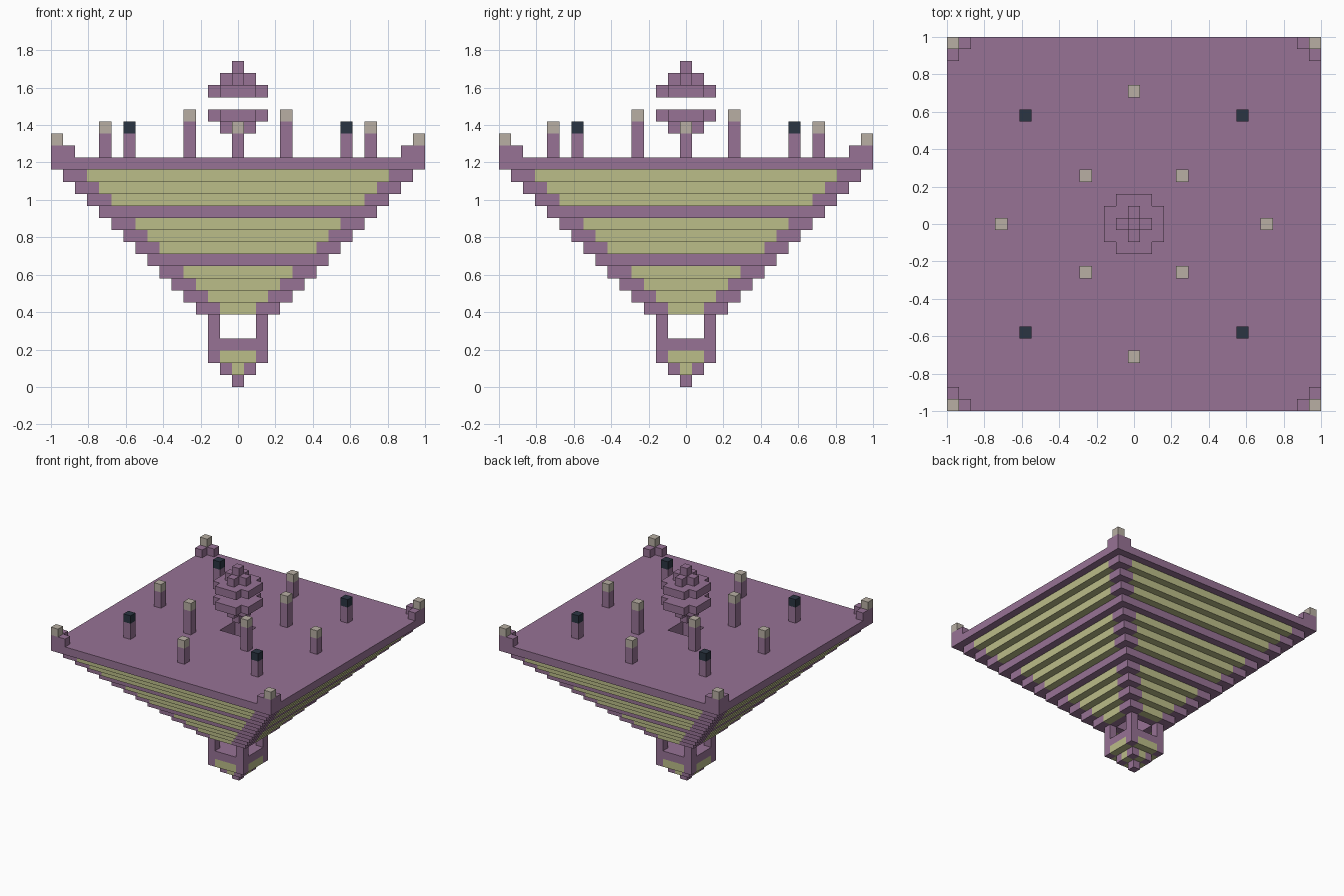
import bpy, bmesh

if "Cube" in bpy.data.objects:
    bpy.data.objects.remove(bpy.data.objects["Cube"], do_unlink=True)

U = 2 / 31  # one block
PURPLE, GREEN, STONE, DARK = range(4)


def material(name, color):
    m = bpy.data.materials.new(name)
    m.use_nodes = True
    m.diffuse_color = (*color, 1)
    m.node_tree.nodes["Principled BSDF"].inputs["Base Color"].default_value = (*color, 1)
    return m


MATS = [material("purple stone", (0.31, 0.17, 0.30)),
        material("pale green", (0.50, 0.51, 0.25)),
        material("beige stone", (0.48, 0.43, 0.37)),
        material("dark slate", (0.024, 0.036, 0.055))]


class Part:
    """Collects block-aligned boxes, measured in blocks, into one object."""

    def __init__(self, name):
        self.name, self.bm = name, bmesh.new()

    def box(self, x0, x1, y0, y1, z0, z1, mat=PURPLE):
        verts = bmesh.ops.create_cube(self.bm, size=1)["verts"]
        for v in verts:
            v.co.x = (x1 if v.co.x > 0 else x0) * U
            v.co.y = (y1 if v.co.y > 0 else y0) * U
            v.co.z = (z1 if v.co.z > 0 else z0) * U
        for f in {f for v in verts for f in v.link_faces}:
            f.material_index = mat

    def block(self, x, y, z0, z1, mat=PURPLE):
        self.box(x - 0.5, x + 0.5, y - 0.5, y + 0.5, z0, z1, mat)

    def around(self, x0, x1, y0, y1, z, mat=PURPLE):
        """One-block-high box repeated on all four sides."""
        for _ in range(4):
            self.box(x0, x1, y0, y1, z, z + 1, mat)
            x0, x1, y0, y1 = -y1, -y0, x0, x1

    def slab(self, h, z, r=0):
        """Square slab of half width h with a square hole of half width r."""
        self.around(-h, r, -h, -r, z)

    def panelled_slab(self, h, g, z, r=0):
        """Slab whose sides have a green panel of half width g."""
        self.around(-h, -g, -h, 1 - h, z)
        self.around(-g, g, -h, 1 - h, z, GREEN)
        if h - 1 > g:
            self.around(g, h - 1, -h, 1 - h, z)
        self.slab(h - 1, z, r)

    def finish(self):
        mesh = bpy.data.meshes.new(self.name)
        self.bm.to_mesh(mesh)
        self.bm.free()
        for m in MATS:
            mesh.materials.append(m)
        bpy.context.collection.objects.link(bpy.data.objects.new(self.name, mesh))


SIGNS = [(1, 1), (-1, 1), (-1, -1), (1, -1)]

# Pointed base and open lantern chamber
base = Part("base_point")
base.block(0, 0, 0, 1)
base.panelled_slab(1.5, 0.5, 1)
base.panelled_slab(2.5, 1.5, 2)
base.slab(2.5, 3)
base.finish()

chamber = Part("chamber_posts")
for sx, sy in SIGNS:
    chamber.block(2 * sx, 2 * sy, 4, 6)
chamber.finish()

# Inverted stepped pyramid with plain bands and a central shaft
pyramid = Part("stepped_pyramid")
for z in range(6, 18):
    h = z - 2.5
    if z in (10, 14):
        pyramid.slab(h, z, 1.5)
    else:
        pyramid.panelled_slab(h, h - 2, z, 1.5)
pyramid.finish()

deck = Part("deck")
deck.slab(15.5, 18, 1.5)
deck.finish()

# Corner ornaments
corners = Part("corner_ornaments")
for sx, sy in SIGNS:
    for a, b in ((15, 15), (14, 15), (15, 14)):
        corners.block(a * sx, b * sy, 19, 20)
    corners.block(15 * sx, 15 * sy, 20, 21, STONE)
corners.finish()


# Posts standing on the deck
def posts(name, places, height, cap):
    part = Part(name)
    for x, y in places:
        part.block(x, y, 19, 19 + height)
        part.block(x, y, 19 + height, 20 + height, cap)
    part.finish()


posts("inner_posts", [(4 * a, 4 * b) for a, b in SIGNS], 3, STONE)
posts("dark_capped_posts", [(9 * a, 9 * b) for a, b in SIGNS], 2, DARK)
posts("side_posts", [(11, 0), (-11, 0), (0, 11), (0, -11)], 2, STONE)


# Floating split diamond, two mirrored halves
def diamond_half(name, tip, step):
    part = Part(name)
    part.block(0, 0, tip, tip + 1)
    for level, long, short in ((1, 1.5, 0.5), (2, 2.5, 1.5)):
        z = tip + level * step
        part.box(-long, long, -short, short, z, z + 1)
        for s in (-1, 1):
            y0, y1 = sorted((s * short, s * long))
            part.box(-short, short, y0, y1, z, z + 1)
    part.finish()


diamond_half("diamond_lower", 20, 1)
diamond_half("diamond_upper", 26, -1)
